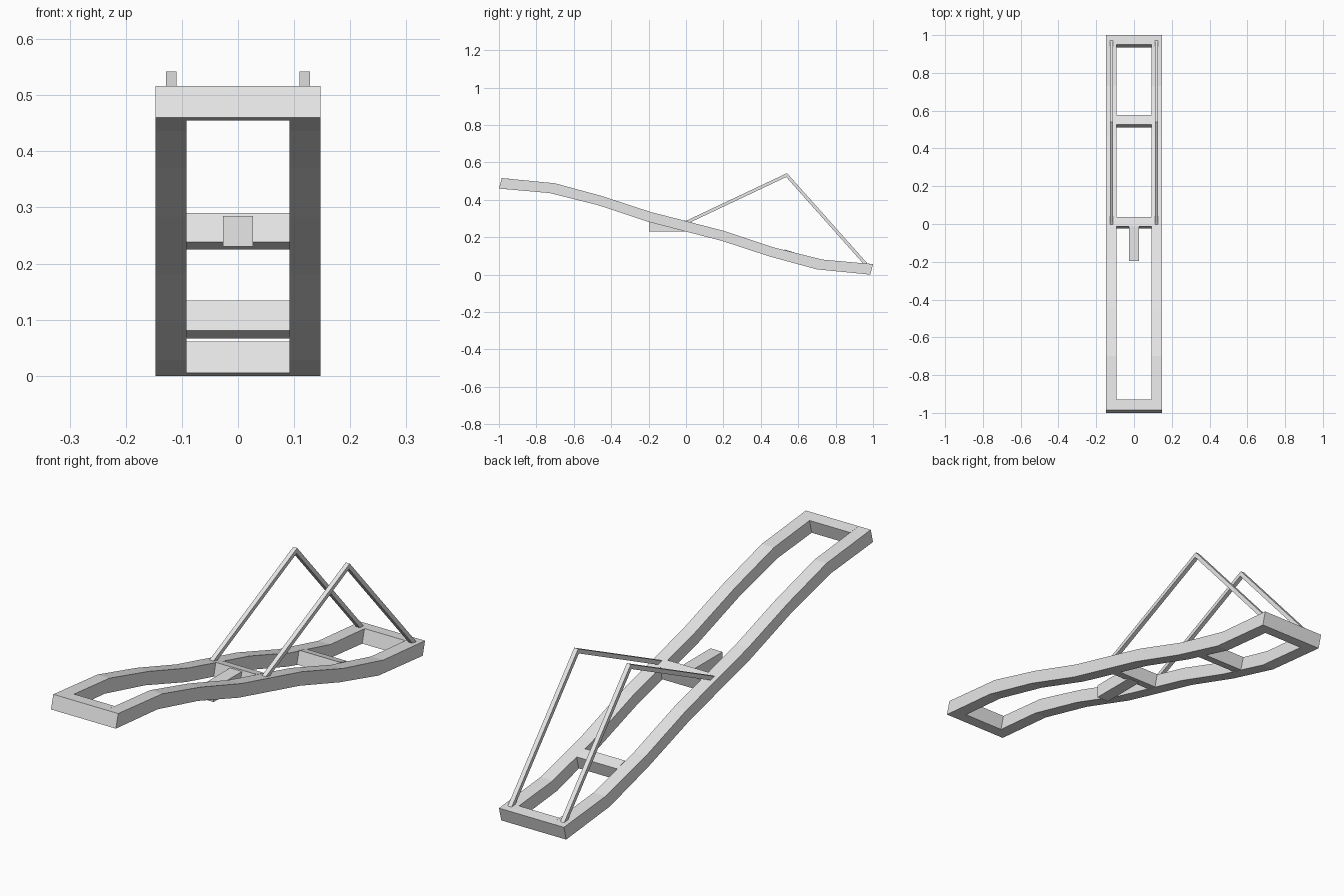
import bpy, bmesh
from mathutils import Vector

if "Cube" in bpy.data.objects:
    bpy.data.objects.remove(bpy.data.objects["Cube"])

grey = bpy.data.materials.new("light grey")
grey.diffuse_color = (0.8, 0.8, 0.8, 1)
grey.use_nodes = True
grey.node_tree.nodes["Principled BSDF"].inputs["Base Color"].default_value = grey.diffuse_color


def extrude_profile(name, pts, x0, x1):
    """Extrude a closed (y, z) outline from x0 to x1."""
    bm = bmesh.new()
    face = bm.faces.new([bm.verts.new((x0, y, z)) for y, z in pts])
    ext = bmesh.ops.extrude_face_region(bm, geom=[face])
    verts = [g for g in ext["geom"] if isinstance(g, bmesh.types.BMVert)]
    bmesh.ops.translate(bm, vec=(x1 - x0, 0, 0), verts=verts)
    bmesh.ops.recalc_face_normals(bm, faces=bm.faces)
    me = bpy.data.meshes.new(name)
    bm.to_mesh(me)
    bm.free()
    me.materials.append(grey)
    ob = bpy.data.objects.new(name, me)
    bpy.context.collection.objects.link(ob)
    return ob


def mirror_x(ob):
    mod = ob.modifiers.new("mirror", 'MIRROR')
    mod.use_axis = (True, False, False)


# wavy side rails: the bottom edge is the top edge turned half round
top = [(-0.985, 0.516), (-0.70, 0.488), (-0.45, 0.42), (-0.19, 0.335), (0.0, 0.286),
       (0.205, 0.233), (0.47, 0.145), (0.73, 0.08), (1.0, 0.056)]
bottom = [(-y, 0.516 - z) for y, z in top]
mirror_x(extrude_profile("side_rail", top + bottom, 0.092, 0.147))

# cross members, tilted with the rails
crosses = {
    "front_cross_member": [(-1.0, 0.46), (-0.985, 0.516), (-0.93, 0.511), (-0.945, 0.455)],
    "middle_cross_member": [(-0.025, 0.238), (-0.012, 0.29), (0.036, 0.278), (0.023, 0.225)],
    "rear_inner_cross_member": [(0.512, 0.081), (0.527, 0.134), (0.577, 0.119), (0.562, 0.066)],
    "rear_cross_member": [(0.935, 0.005), (0.95, 0.061), (1.0, 0.056), (0.985, 0.0)],
}
for name, pts in crosses.items():
    extrude_profile(name, pts, -0.093, 0.093)

# stub block ahead of the middle cross member
extrude_profile("centre_block", [(-0.197, 0.23), (-0.197, 0.285), (0.0, 0.285), (0.0, 0.23)],
                -0.027, 0.027)

# thin bent struts on the rear half
path = [Vector(p) for p in ((0.0, 0.278), (0.538, 0.532), (0.967, 0.05))]
r = 0.0085
d1, d2 = [(path[i + 1] - path[i]).normalized() for i in (0, 1)]
n1, n2 = Vector((-d1.y, d1.x)), Vector((-d2.y, d2.x))
miter = (n1 + n2) / (1 + n1.dot(n2))
offs = [n1, miter, n2]
outline = [p + o * r for p, o in zip(path, offs)]
outline += [p - o * r for p, o in reversed(list(zip(path, offs)))]
mirror_x(extrude_profile("support_strut", outline, 0.11, 0.128))
